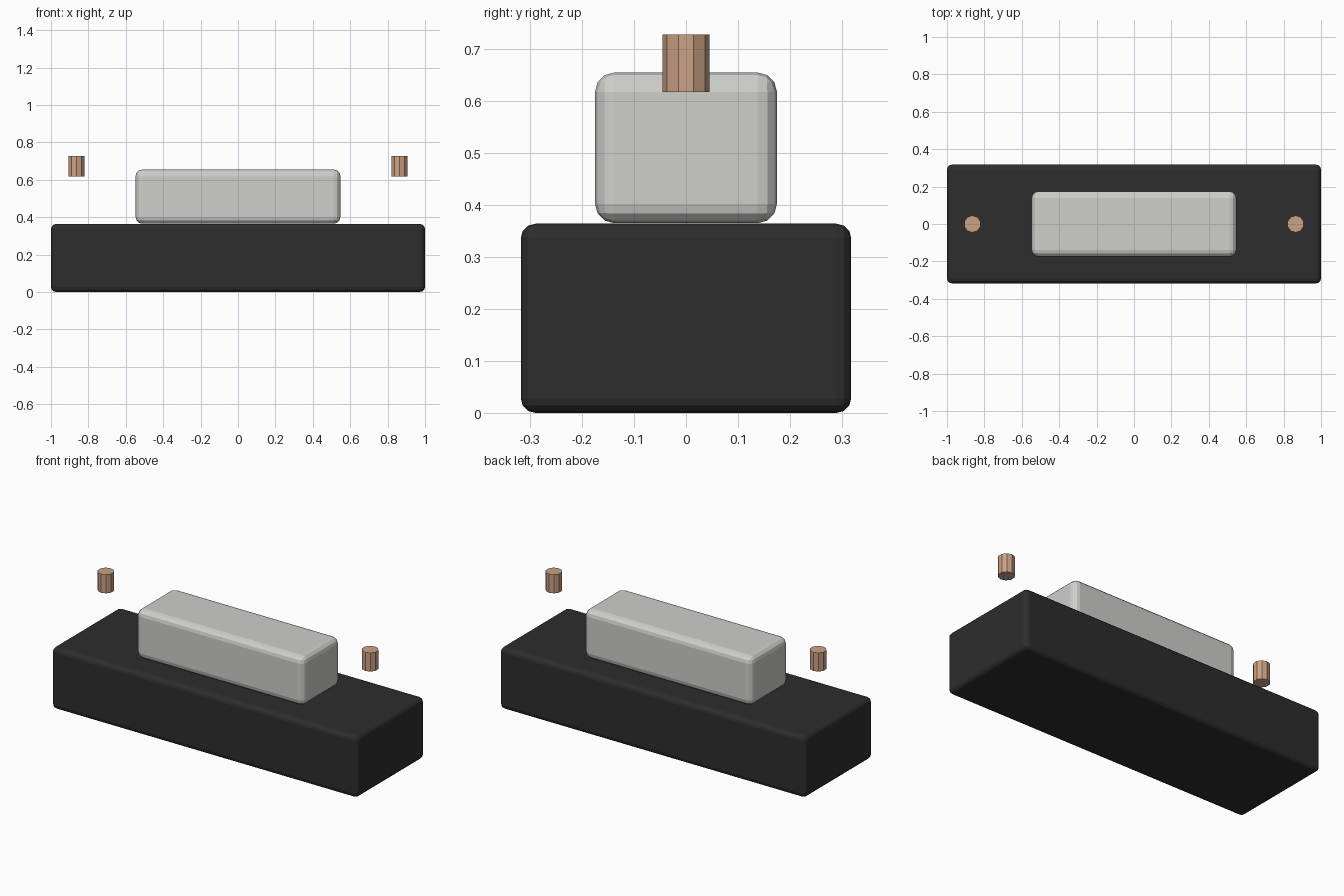
import bpy

if "Cube" in bpy.data.objects:
    bpy.data.objects.remove(bpy.data.objects["Cube"])


def material(name, rgb):
    m = bpy.data.materials.new(name)
    m.diffuse_color = (*rgb, 1)
    m.use_nodes = True
    m.node_tree.nodes["Principled BSDF"].inputs["Base Color"].default_value = m.diffuse_color
    return m


def rounded_box(name, size, z0, bevel, mat):
    bpy.ops.mesh.primitive_cube_add(size=1, location=(0, 0, z0 + size[2] / 2))
    ob = bpy.context.object
    ob.name = name
    ob.scale = size
    bpy.ops.object.transform_apply(location=False, rotation=False, scale=True)
    mod = ob.modifiers.new("rounded_edges", 'BEVEL')
    mod.width = bevel
    mod.segments = 3
    ob.data.materials.append(mat)
    return ob


black = material("charcoal", (0.026, 0.026, 0.026))
grey = material("light grey", (0.62, 0.62, 0.60))
copper = material("copper", (0.60, 0.36, 0.24))

# Dark base block and the lighter block on top
rounded_box("base", (2.0, 0.636, 0.364), 0.0, 0.028, black)
rounded_box("upper_block", (1.096, 0.35, 0.29), 0.365, 0.037, grey)

# Small ten-sided pegs floating above each end
for side, x in (("left", -0.864), ("right", 0.864)):
    bpy.ops.mesh.primitive_cylinder_add(vertices=10, radius=0.0455, depth=0.11,
                                        location=(x, 0, 0.673))
    peg = bpy.context.object
    peg.name = side + "_peg"
    peg.data.materials.append(copper)
